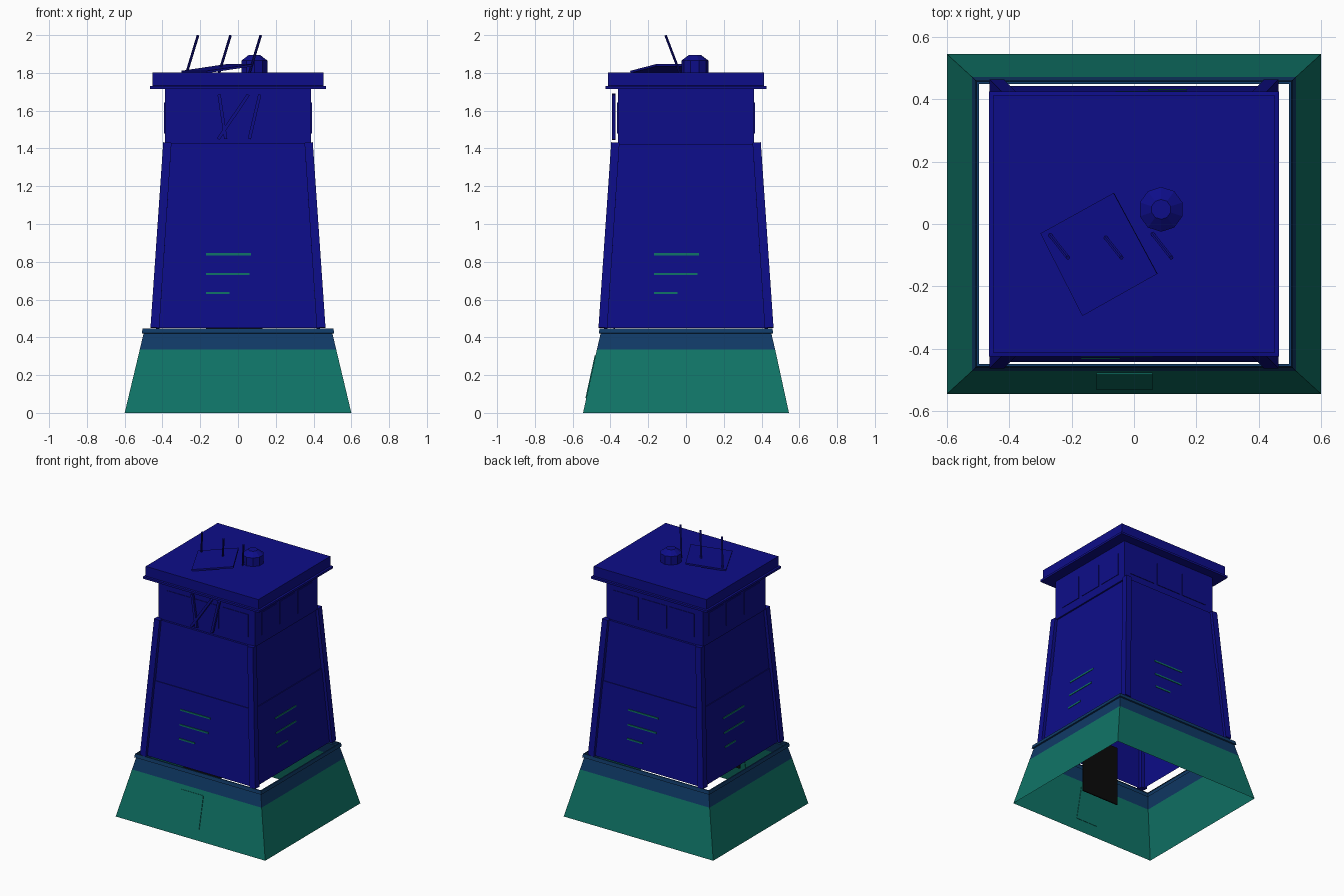
import bpy, bmesh, math
from mathutils import Vector, Matrix

cube = bpy.data.objects.get("Cube")
if cube:
    bpy.data.objects.remove(cube, do_unlink=True)


def material(name, rgb):
    m = bpy.data.materials.new(name)
    m.use_nodes = True
    m.diffuse_color = (*rgb, 1)
    m.node_tree.nodes["Principled BSDF"].inputs["Base Color"].default_value = (*rgb, 1)
    return m


BLUE = material("deep blue", (0.004, 0.004, 0.25))
TEAL = material("teal", (0.005, 0.175, 0.135))
NAVY = material("slate navy", (0.005, 0.042, 0.135))
BLACK = material("black", (0.003, 0.003, 0.003))


def finish(name, bm, *mats):
    me = bpy.data.meshes.new(name)
    bm.to_mesh(me)
    bm.free()
    ob = bpy.data.objects.new(name, me)
    for m in mats:
        me.materials.append(m)
    bpy.context.collection.objects.link(ob)
    return ob


def loft(name, rings, mats, bottom=False, top=False, split=None):
    """Skin rectangular rings (half x, half y, z); faces above split use slot 1."""
    bm = bmesh.new()
    loops = [[bm.verts.new((sx * hx, sy * hy, z))
              for sx, sy in ((-1, -1), (1, -1), (1, 1), (-1, 1))] for hx, hy, z in rings]
    for a, b in zip(loops, loops[1:]):
        for i in range(4):
            j = (i + 1) % 4
            f = bm.faces.new((a[i], a[j], b[j], b[i]))
            if split and f.calc_center_median().z > split:
                f.material_index = 1
    if bottom:
        bm.faces.new(loops[0][::-1])
    if top:
        bm.faces.new(loops[-1])
    return finish(name, bm, *mats)


def box(name, centre, size, mat, turn=Matrix()):
    bm = bmesh.new()
    bmesh.ops.create_cube(bm, size=1, matrix=turn @ Matrix.Translation(centre)
                          @ Matrix.Diagonal((*size, 1)))
    return finish(name, bm, mat)


def bar(name, a, b, r1, r2, sides, mat, spin=0):
    """Prism from a to b."""
    a, b = Vector(a), Vector(b)
    d = b - a
    bm = bmesh.new()
    bmesh.ops.create_cone(bm, cap_ends=True, segments=sides, radius1=r1, radius2=r2,
                          depth=d.length, matrix=Matrix.Translation((a + b) / 2)
                          @ d.to_track_quat('Z', 'Y').to_matrix().to_4x4()
                          @ Matrix.Rotation(spin, 4, 'Z'))
    return finish(name, bm, mat)


# Sloping open base with a darker upper band and lip
loft("base", [(0.6, 0.545, 0), (0.52, 0.472, 0.335), (0.5, 0.452, 0.42),
              (0.51, 0.462, 0.422), (0.505, 0.457, 0.447), (0.497, 0.449, 0.447)],
     [TEAL, NAVY], split=0.34)

# Door plate lying on the sloping front wall, and a dark board inside
slope = math.atan2(0.073, 0.335)
lean = (Matrix.Translation((-0.03, -0.504, 0.19)) @ Matrix.Rotation(-slope, 4, 'X'))
box("door", (0, 0, 0), (0.18, 0.008, 0.23), TEAL, lean)
box("inner_board", (-0.02, -0.38, 0.42), (0.3, 0.008, 0.44), BLACK)

# Tapered body: the lower panels stand slightly proud of the upper ones
TAPER = 0.068 / 0.98


def half(z):
    return 0.443 - (z - 0.45) * TAPER


def ring(z, inset=0):
    return (half(z) - inset, half(z) - inset, z)


loft("body", [ring(0.45), ring(0.99), ring(0.99, 0.005), ring(1.425)], [BLUE], top=True)

# Diamond corner posts
for sx in (-1, 1):
    for sy in (-1, 1):
        bar("corner_post", (sx * 0.44, sy * 0.44, 0.45), (sx * 0.374, sy * 0.374, 1.43),
            0.033, 0.031, 4, BLUE)

# Three vent slats on each wall
for side in range(4):
    turn = Matrix.Rotation(side * math.pi / 2, 4, 'Z')
    for z, end in ((0.84, 0.07), (0.735, 0.06), (0.635, -0.045)):
        box("vent_slat", ((end - 0.17) / 2, -half(z), z), (end + 0.17, 0.008, 0.011), TEAL, turn)

# Cabin with window plates on all sides
CX, CY = 0.387, 0.36
loft("cabin", [(CX, CY, 1.42), (CX, CY, 1.72)], [BLUE], bottom=True)
for s in (-1, 1):
    for x, w in ((-0.22, 0.2), (0, 0.2), (0.232, 0.205)):
        box("window", (x, s * CY, 1.562), (w, 0.008, 0.165), BLUE)
    for y in (-0.198, 0.01, 0.212):
        box("window", (s * CX, y, 1.562), (0.008, 0.17, 0.165), BLUE)

# Loose crossed planks in front of the cabin
for xt, xb in ((-0.1, -0.065), (0.055, -0.105), (0.115, 0.06)):
    bar("plank", (xt, -0.382, 1.685), (xb, -0.382, 1.45), 0.012, 0.012, 4, BLUE, math.pi / 4)

# Roof slab with lower flange
loft("roof", [(0.465, 0.425, 1.715), (0.465, 0.425, 1.73), (0.452, 0.412, 1.732),
              (0.452, 0.412, 1.803)], [BLUE], bottom=True, top=True)

# Roof dome: faceted drum with a bevelled crown
C = (0.087, 0.047)
bar("dome_drum", (*C, 1.8), (*C, 1.865), 0.072, 0.072, 10, BLUE)
bar("dome_crown", (*C, 1.865), (*C, 1.895), 0.072, 0.032, 10, BLUE)

# Tilted roof panel
bm = bmesh.new()
corners = [(-0.3, -0.03, 1.805), (-0.165, -0.295, 1.805),
           (0.075, -0.16, 1.84), (-0.065, 0.1, 1.84)]
face = bm.faces.new([bm.verts.new(c) for c in corners])
panel = finish("tilted_panel", bm, BLUE)
solid = panel.modifiers.new("thickness", 'SOLIDIFY')
solid.thickness = 0.012
solid.offset = 0

# Leaning antennas
for x in (-0.272, -0.1, 0.06):
    bar("antenna", (x, -0.032, 1.8), (x + 0.06, -0.108, 1.998), 0.007, 0.007, 6, BLUE)
